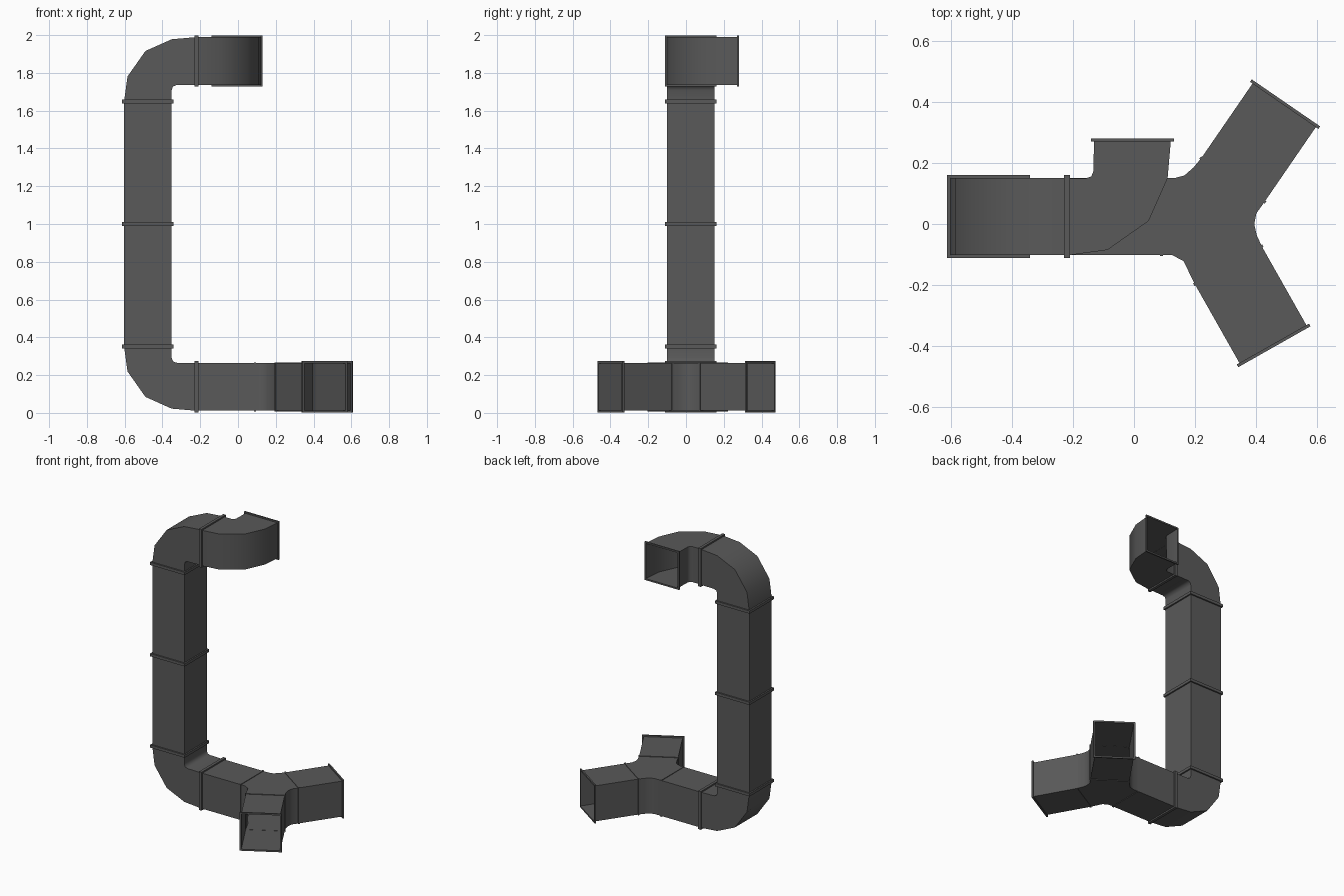
import bpy, bmesh, math
from mathutils import Vector, Matrix

if "Cube" in bpy.data.objects:
    bpy.data.objects.remove(bpy.data.objects["Cube"])

H = 0.126            # half width of the duct
ZB, ZT = 0.1375, 1.863  # centre heights of the lower and upper runs
CX, CY = -0.477, 0.025  # riser centre

# Dark sheet metal
METAL = bpy.data.materials.new("dark_metal")
METAL.diffuse_color = (0.1, 0.1, 0.1, 1)
METAL.use_nodes = True
METAL.node_tree.nodes["Principled BSDF"].inputs["Base Color"].default_value = METAL.diffuse_color


def frame_matrix(origin, forward, side):
    f, s = Vector(forward).normalized(), Vector(side).normalized()
    m = Matrix((f, s, f.cross(s))).transposed().to_4x4()
    m.translation = Vector(origin)
    return m


def finish(name, bm, m, smooth=False):
    bm.transform(m)
    bmesh.ops.recalc_face_normals(bm, faces=bm.faces)
    me = bpy.data.meshes.new(name)
    bm.to_mesh(me)
    bm.free()
    me.materials.append(METAL)
    ob = bpy.data.objects.new(name, me)
    bpy.context.collection.objects.link(ob)
    if smooth:
        bpy.ops.object.select_all(action='DESELECT')
        ob.select_set(True)
        bpy.context.view_layer.objects.active = ob
        bpy.ops.object.shade_smooth_by_angle(angle=math.radians(50))
    return ob


def shell(name, outline, open_edges, m, smooth=False):
    """Sheet-metal shell: outline raised to duct height, open at given edges."""
    bm = bmesh.new()
    lo = [bm.verts.new((x, y, -H)) for x, y in outline]
    hi = [bm.verts.new((x, y, H)) for x, y in outline]
    n = len(outline)
    bm.faces.new(lo)
    bm.faces.new(hi)
    for i in range(n):
        if i not in open_edges:
            j = (i + 1) % n
            bm.faces.new((lo[i], lo[j], hi[j], hi[i]))
    return finish(name, bm, m, smooth)


def flange(name, m, half=0.136, thick=0.02):
    """Square collar around the duct, centred on the local origin."""
    bm = bmesh.new()
    rings = []
    for r, f in ((half, -1), (half, 1), (H - 0.001, 1), (H - 0.001, -1)):
        rings.append([bm.verts.new((f * thick / 2, a * r, b * r))
                      for a, b in ((-1, -1), (1, -1), (1, 1), (-1, 1))])
    for k in range(4):
        p, q = rings[k], rings[(k + 1) % 4]
        for i in range(4):
            j = (i + 1) % 4
            bm.faces.new((p[i], p[j], q[j], q[i]))
    return finish(name, bm, m)


def straight(name, length, m):
    shell(name, [(0, -H), (length, -H), (length, H), (0, H)], {1, 3}, m)


# Elbow outline: outer bend, then tight inner corner
ELBOW = [(0, H), (0.132, 0.108), (0.267, 0.013), (0.329, -0.126), (0.34, -0.253),
         (0.088, -0.253), (0.086, -0.15), (0.079, -0.133), (0.06, -H), (0, -H)]


def elbow(name, m):
    shell(name, ELBOW, {4, 9}, m, smooth=True)


zl, zu = ZB + 0.214, ZT - 0.214
zm = (zl + zu) / 2

# Riser in two lengths, with joint collars
for label, z in (("lower", zl), ("upper", zm)):
    straight(label + "_riser", zm - zl, frame_matrix((CX, CY, z), (0, 0, 1), (1, 0, 0)))
for i, z in enumerate((zl, zm, zu)):
    flange(f"riser_flange_{i}", frame_matrix((CX, CY, z), (0, 0, 1), (1, 0, 0)))

# Elbows at the foot and head of the riser
elbow("lower_elbow", frame_matrix((CX, CY, zl), (0, 0, -1), (-1, 0, 0)))
elbow("upper_elbow", frame_matrix((CX, CY, zu), (0, 0, 1), (-1, 0, 0)))
XE = CX + 0.256
for label, z in (("lower", ZB), ("upper", ZT)):
    flange(label + "_elbow_flange", frame_matrix((XE + 0.002, CY, z), (1, 0, 0), (0, 1, 0)))

# Upper outlet elbow turning to the back
elbow("outlet_elbow", frame_matrix((XE + 0.002, CY - 0.002, ZT), (1, 0, 0), (0, -1, 0)))
flange("outlet_flange", frame_matrix((XE + 0.216, CY + 0.25, ZT), (0, 1, 0), (1, 0, 0)),
       thick=0.01)

# Lower horizontal run
straight("lower_run", 0.09 - XE, frame_matrix((XE, CY, ZB), (1, 0, 0), (0, 1, 0)))
flange("run_flange", frame_matrix((0.09, CY, ZB), (1, 0, 0), (0, 1, 0)), 0.130, 0.01)

# Two branches leaving the splitter
corners = []
for label, c, ang in (("back", (0.324, 0.144), 55.5), ("front", (0.309, -0.135), -60.5)):
    a = math.radians(ang)
    d = Vector((math.cos(a), math.sin(a), 0))
    s = Vector((-d.y, d.x, 0))
    o = Vector((*c, ZB))
    straight(label + "_branch", 0.304, frame_matrix(o, d, s))
    flange(label + "_branch_joint", frame_matrix(o, d, s), 0.130, 0.01)
    flange(label + "_branch_flange", frame_matrix(o + d * 0.302, d, s), thick=0.01)
    corners.append(((o + s * H).xy, (o - s * H).xy))

# Y splitter between the run and the branches
(bl, br), (fl, fr) = corners
wye = [(0.09, CY - H), (0.123, CY - H), (0.162, -0.121), tuple(fr), tuple(fl),
       (0.402, -0.036), (0.394, 0.000), (0.401, 0.035), tuple(br), tuple(bl),
       (0.195, 0.185), (0.165, 0.159), (0.135, CY + H), (0.09, CY + H)]
shell("y_splitter", wye, {3, 8, 13}, Matrix.Translation((0, 0, ZB)), smooth=True)
